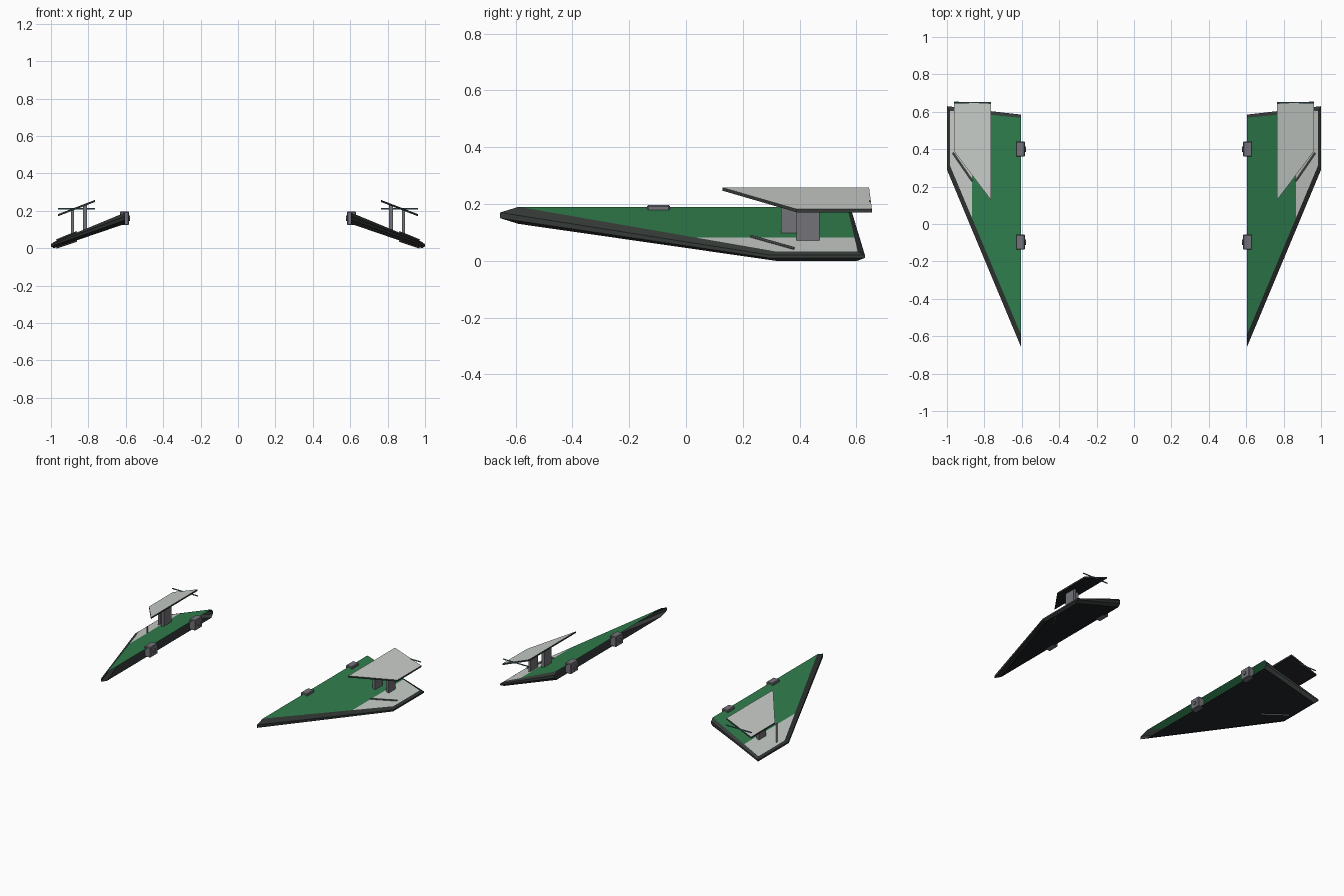
import bpy, bmesh
from mathutils import Vector

if "Cube" in bpy.data.objects:
    bpy.data.objects.remove(bpy.data.objects["Cube"])


def material(name, rgb):
    m = bpy.data.materials.new(name)
    m.diffuse_color = (*rgb, 1)
    m.use_nodes = True
    m.node_tree.nodes["Principled BSDF"].inputs["Base Color"].default_value = m.diffuse_color
    return m


GREEN = material("green", (0.03, 0.21, 0.075))
WHITE = material("pale_grey", (0.58, 0.61, 0.58))
RIM = material("dark_rim", (0.035, 0.042, 0.038))
BLACK = material("underside", (0.012, 0.013, 0.015))
STEEL = material("steel", (0.17, 0.17, 0.19))
TEAL = material("teal", (0.06, 0.17, 0.19))


def finish(name, bm, mats):
    """Create the right-hand part and mirror it to the left."""
    me = bpy.data.meshes.new(name)
    bm.to_mesh(me)
    bm.free()
    ob = bpy.data.objects.new(name, me)
    bpy.context.collection.objects.link(ob)
    for m in mats:
        me.materials.append(m)
    mod = ob.modifiers.new("mirror", 'MIRROR')
    mod.use_mirror_merge = False
    return ob


def face(bm, verts, mat):
    f = bm.faces.new(verts)
    f.material_index = mat


def box(name, x, y, z, mat, slope=0.0, bevel=0.0):
    """Box from ranges; slope shears z along x to follow the wing."""
    bm = bmesh.new()
    bmesh.ops.create_cube(bm, size=1)
    mid = (x[0] + x[1]) / 2
    for v in bm.verts:
        px, py, pz = [r[0] + (c + 0.5) * (r[1] - r[0]) for c, r in zip(v.co, (x, y, z))]
        v.co = (px, py, pz + slope * (px - mid))
    if bevel:
        bmesh.ops.bevel(bm, geom=bm.edges[:], offset=bevel, segments=1, affect='EDGES')
    return finish(name, bm, [mat])


def rod(name, a, b, r, mat, sides=8):
    a, b = Vector(a), Vector(b)
    bm = bmesh.new()
    bmesh.ops.create_cone(bm, cap_ends=True, segments=sides, radius1=r, radius2=r,
                          depth=(b - a).length)
    q = Vector((0, 0, 1)).rotation_difference(b - a)
    for v in bm.verts:
        v.co = q @ v.co + (a + b) / 2
    return finish(name, bm, [mat])


# Wing panel: chamfered shell, open along the root
outer = [(.605, -.655), (1.0, .29), (1.0, .63), (.605, .585)]
inner = [(.605, -.59), (.985, .315), (.985, .605), (.605, .568)]


def ring(bm, plan, z_root, z_tip):
    return [bm.verts.new((x, y, z_root if x < .7 else z_tip)) for x, y in plan]


bm = bmesh.new()
rings = [ring(bm, inner, .13, 0), ring(bm, outer, .15, .01),
         ring(bm, outer, .17, .021), ring(bm, inner, .19, .033)]
for lo, hi in zip(rings, rings[1:]):
    for i in range(3):
        face(bm, (lo[i], lo[i + 1], hi[i + 1], hi[i]), 0)
face(bm, rings[0][::-1], 1)
# Top skin divided into green inboard and pale outboard areas
a, b, c, d = rings[3]
t = .687
p = bm.verts.new(a.co.lerp(b.co, t))
q = bm.verts.new(d.co.lerp(c.co, t))
face(bm, (a, p, q, d), 2)
face(bm, (p, b, c, q), 3)
finish("wing_panel", bm, [RIM, BLACK, GREEN, WHITE])

# Raised winglet plate
plan = [(.765, .128), (.963, .39), (.963, .655), (.765, .645)]
bm = bmesh.new()
low = ring(bm, plan, .258, .182)
for v in low:
    v.co.z = .258 - .385 * (v.co.x - .765) - .011
high = [bm.verts.new(v.co + Vector((0, 0, .011))) for v in low]
face(bm, low[::-1], 1)
face(bm, high, 0)
for i in range(4):
    j = (i + 1) % 4
    face(bm, (low[i], low[j], high[j], high[i]), 2)
finish("winglet", bm, [WHITE, BLACK, RIM])

# Pylons carrying the winglet
box("inner_pylon", (.808, .828), (.335, .415), (.095, .229), STEEL, -.4)
box("outer_pylon", (.876, .894), (.39, .47), (.07, .204), STEEL, -.4)

# Rod across the winglet trailing edge
rod("trailing_rod", (.765, .648, .21), (.963, .648, .21), .004, TEAL)

# Slim diagonal rods above and below the pale area
rod("upper_rod", (.865, .23, .086), (.968, .38, .044), .005, STEEL)
rod("lower_rod", (.865, .23, .038), (.968, .38, .004), .005, STEEL)

# Root hinge brackets with bolts
for label, y in (("front", -.097), ("rear", .4)):
    box(label + "_bracket", (.583, .631), (y - .04, y + .04), (.124, .196), STEEL, 0, .004)
    rod(label + "_bolt", (.577, y, .16), (.59, y, .16), .014, STEEL, 12)
